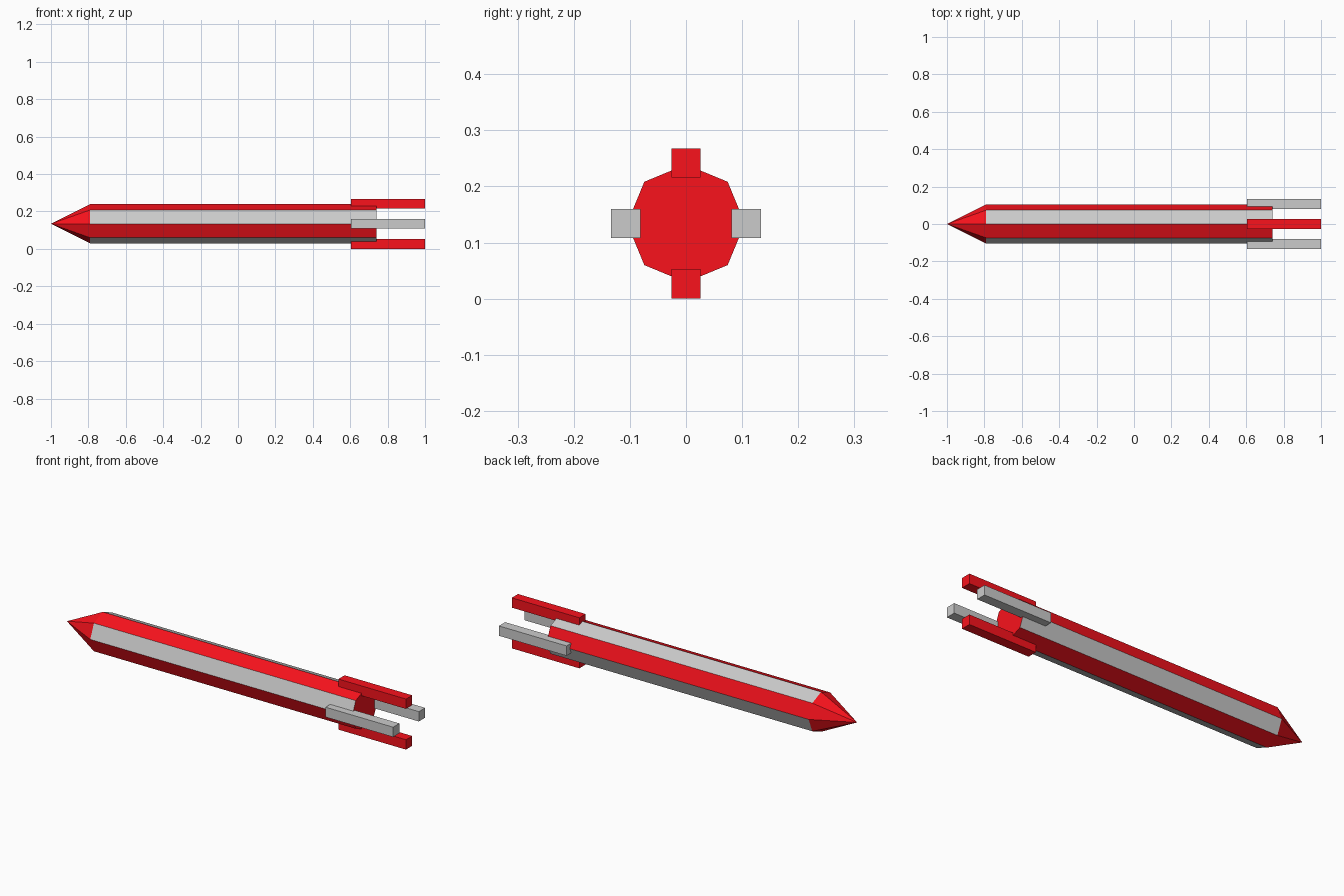
import bpy, bmesh
from math import cos, sin, pi
from mathutils import Vector

if "Cube" in bpy.data.objects:
    bpy.data.objects.remove(bpy.data.objects["Cube"])

SIDES, RADIUS, AXIS_Z = 8, 0.105, 0.134


def make_material(name, color):
    mat = bpy.data.materials.new(name)
    mat.diffuse_color = color
    mat.use_nodes = True
    mat.node_tree.nodes["Principled BSDF"].inputs["Base Color"].default_value = mat.diffuse_color
    return mat


red = make_material("red", (0.95, 0.006, 0.012, 1))
grey = make_material("grey", (0.8, 0.8, 0.8, 1))


def finish(name, bm, *mats):
    bmesh.ops.recalc_face_normals(bm, faces=bm.faces[:])
    mesh = bpy.data.meshes.new(name)
    bm.to_mesh(mesh)
    bm.free()
    for m in mats:
        mesh.materials.append(m)
    obj = bpy.data.objects.new(name, mesh)
    bpy.context.collection.objects.link(obj)
    return obj


def ring(bm, x):
    return [bm.verts.new((x, RADIUS * cos(2 * pi * i / SIDES),
                          AXIS_Z + RADIUS * sin(2 * pi * i / SIDES)))
            for i in range(SIDES)]


# Body and pointed nose: octagonal shaft with alternating red and grey strips
bm = bmesh.new()
tip = bm.verts.new((-1, 0, AXIS_Z))
front, rear = ring(bm, -0.79), ring(bm, 0.74)
for i in range(SIDES):
    j = (i + 1) % SIDES
    bm.faces.new((tip, front[i], front[j]))
    strip = bm.faces.new((front[i], rear[i], rear[j], front[j]))
    strip.material_index = i % 2
bm.faces.new(rear)
finish("body", bm, red, grey)

# Four tail fins: square bars around the rear, red above and below, grey at the sides
FIN_OFFSET, FIN_WIDTH = 0.1075, 0.052
for name, dy, dz, mat in (("fin_top", 0, 1, red), ("fin_bottom", 0, -1, red),
                          ("fin_back", 1, 0, grey), ("fin_front", -1, 0, grey)):
    bm = bmesh.new()
    bmesh.ops.create_cube(bm, size=1)
    bmesh.ops.scale(bm, vec=(0.395, FIN_WIDTH, FIN_WIDTH), verts=bm.verts[:])
    bmesh.ops.translate(bm, verts=bm.verts[:], vec=Vector(
        (0.8025, dy * FIN_OFFSET, AXIS_Z + dz * FIN_OFFSET)))
    finish(name, bm, mat)
